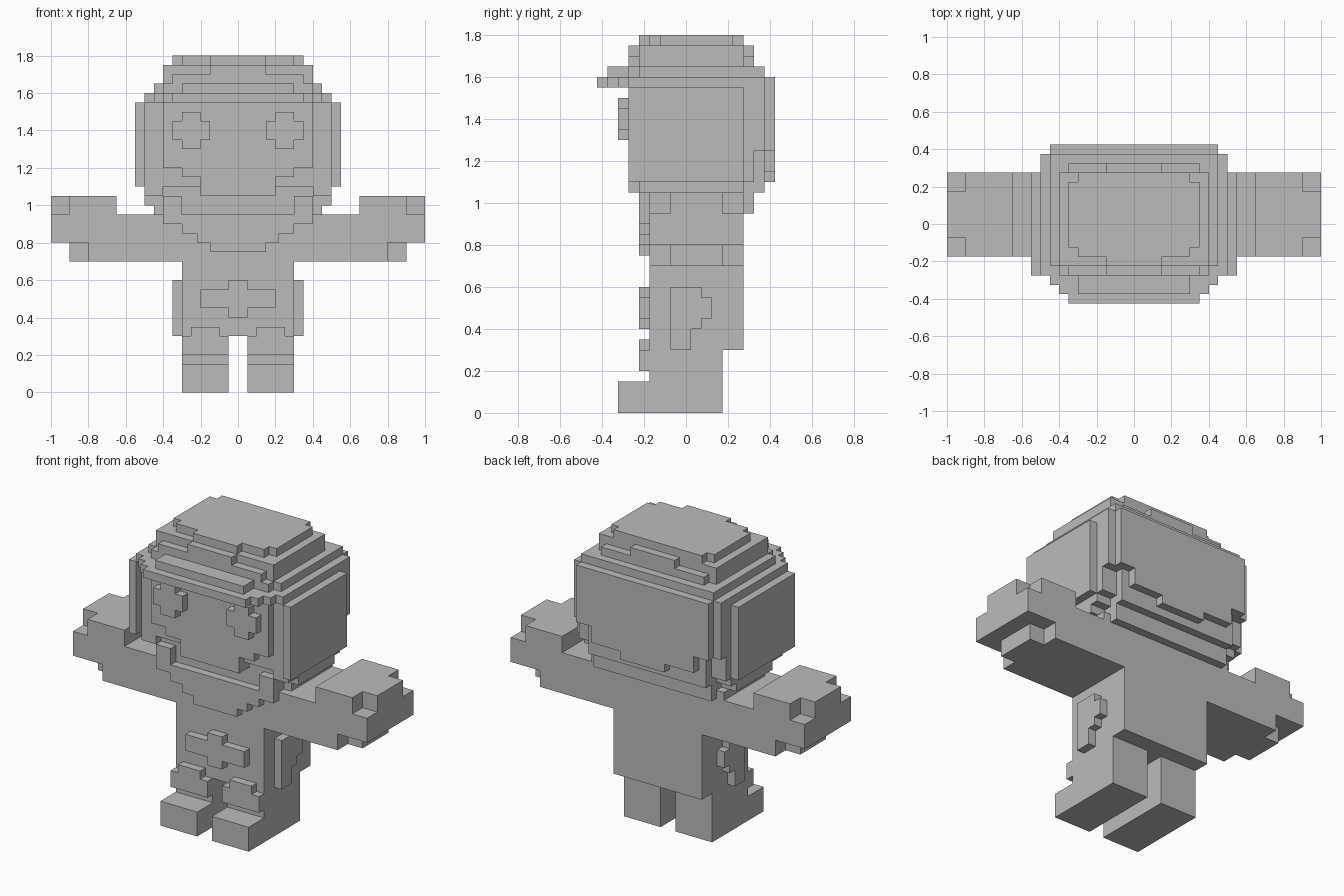
import bpy, bmesh

grey = bpy.data.materials.new("plain_grey")
grey.diffuse_color = (0.5, 0.5, 0.5, 1)


def part(name, boxes, mirror=False):
    """One object from boxes (x0, x1, y0, y1, z0, z1), optionally mirrored in x."""
    bm = bmesh.new()
    for x0, x1, y0, y1, z0, z1 in boxes:
        for v in bmesh.ops.create_cube(bm, size=1)["verts"]:
            v.co = ((x0 + x1) / 2 + v.co.x * (x1 - x0),
                    (y0 + y1) / 2 + v.co.y * (y1 - y0),
                    (z0 + z1) / 2 + v.co.z * (z1 - z0))
    mesh = bpy.data.meshes.new(name)
    bm.to_mesh(mesh)
    bm.free()
    mesh.materials.append(grey)
    ob = bpy.data.objects.new(name, mesh)
    bpy.context.collection.objects.link(ob)
    if mirror:
        ob.modifiers.new("mirror", "MIRROR").use_mirror_merge = False
    return ob


def wide(w, y0, y1, z0, z1):
    """Box centred on x = 0 with half width w."""
    return (-w, w, y0, y1, z0, z1)


F, B = -.175, .275   # front and back of the body

# Legs, shoes and stepped knee pads
part("legs", [(.05, .3, F, .175, 0, .3)], True)
part("shoes", [(.05, .3, -.325, F, 0, .15)], True)
part("knee_pads", [(.05, .3, -.225, F, .2, .3), (.1, .25, -.225, F, .3, .35)], True)

# Torso, outstretched arms and notched hands
part("torso", [wide(.3, F, B, .3, .95)])
part("arms", [(.3, .8, F, B, .7, .95), (.8, .9, -.075, .175, .7, .8),
              (.8, 1, F, B, .8, .95)], True)
part("hands", [(.65, .9, F, B, .95, 1.05), (.9, 1, -.075, .175, .95, 1.05)], True)

# Belt buckle, hip pouches and bib
part("buckle", [wide(.2, -.225, F, .45, .55), wide(.05, -.225, F, .4, .6)])
part("pouches", [(.3, .35, -.075, .025, .3, .6), (.3, .35, .025, .075, .4, .6),
                 (.3, .35, .075, .125, .45, .55)], True)
part("bib", [wide(w, -.225, F, z, z + .05)
             for w, z in ((.15, .75), (.22, .8), (.3, .85), (.4, .9))])
part("bib_ends", [(.3, .4, -.225, -.075, .95, 1.05)], True)

# Head with a stepped chin, plus eyes
part("head", [wide(.4, F, B, .95, 1.1), wide(.4, -.225, B, 1.1, 1.6)])
part("face", [wide(.4, -.275, -.175, 1.2, 1.55), wide(.3, -.275, -.175, 1.15, 1.2),
              wide(.2, -.275, -.175, 1.05, 1.15)])
part("eyes", [(.2, .3, -.325, -.275, 1.3, 1.5), (.15, .35, -.325, -.275, 1.35, 1.45)], True)

# Side hair panels in steps
part("side_hair", [(.5, .55, -.275, B, 1.1, 1.55), (.4, .5, -.225, B, 1.05, 1.55),
                   (.4, .5, -.125, .225, 1.0, 1.05), (.4, .45, -.125, B, .95, 1.0)], True)

# Back hair in layers, shorter and narrower towards the outside
part("back_hair", [wide(.4, B, .325, .95, 1.1), wide(.5, B, .325, 1.1, 1.6),
                   wide(.4, B, .375, 1.05, 1.25), wide(.5, B, .375, 1.25, 1.6),
                   wide(.15, .375, .425, 1.1, 1.15), wide(.35, .375, .425, 1.15, 1.25),
                   wide(.45, .375, .425, 1.25, 1.6)])

# Cap: brim and stepped crown
part("brim", [wide(.35, -.425, -.275, 1.55, 1.6), wide(.4, -.375, -.275, 1.55, 1.6),
              wide(.45, -.325, -.275, 1.55, 1.6), wide(.3, -.375, -.275, 1.6, 1.65)])
part("crown", [wide(.5, -.275, .375, 1.55, 1.6),
               wide(.45, -.225, .375, 1.6, 1.65), wide(.4, -.275, .375, 1.6, 1.65),
               wide(.4, -.225, B, 1.65, 1.75),
               wide(.35, -.275, .325, 1.65, 1.7), wide(.15, -.275, .325, 1.7, 1.75),
               wide(.35, -.125, .225, 1.75, 1.8), wide(.3, -.175, .275, 1.75, 1.8),
               wide(.15, -.225, .275, 1.75, 1.8)])
